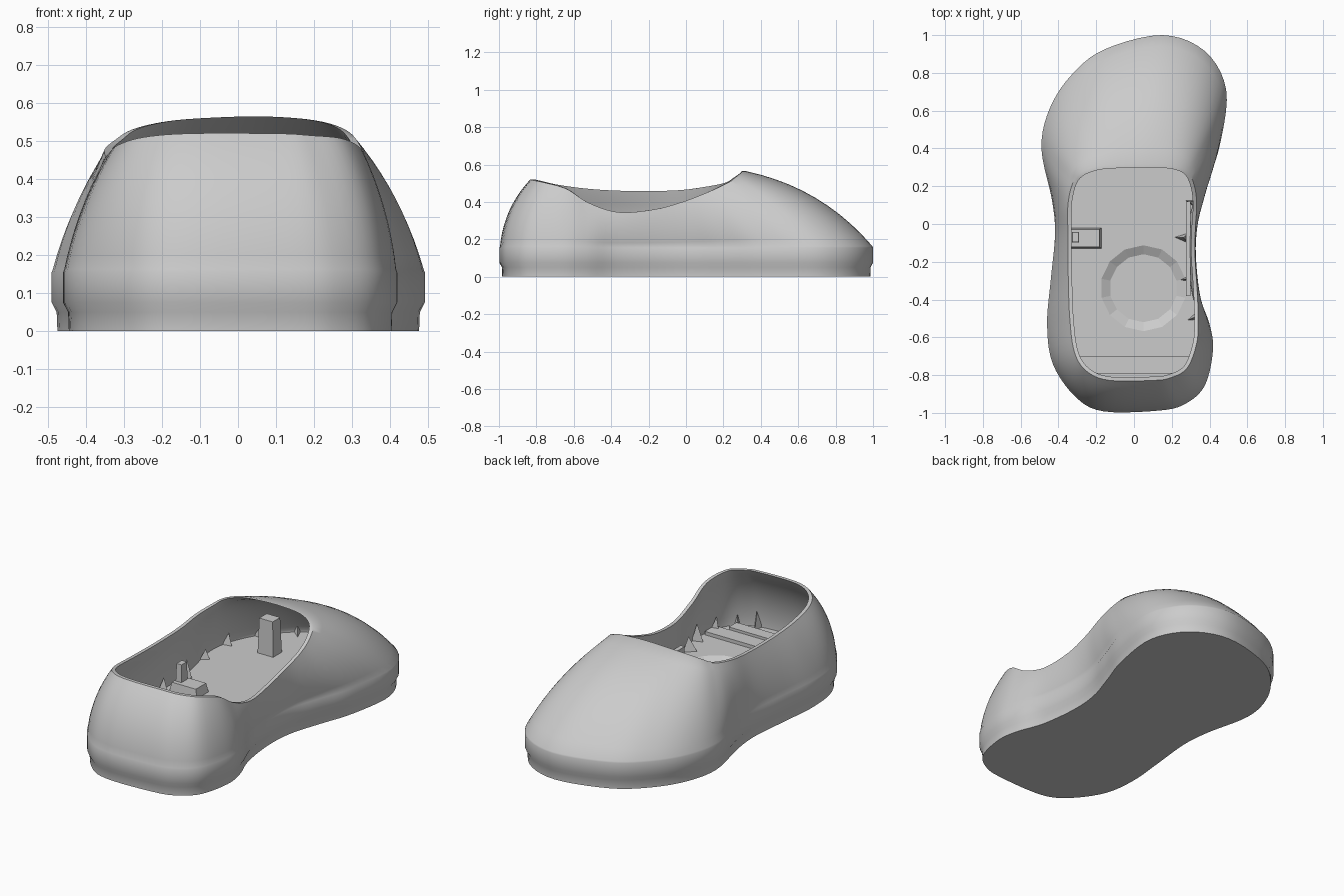
import bpy, bmesh, math, random
from mathutils import Vector

if "Cube" in bpy.data.objects:
    bpy.data.objects.remove(bpy.data.objects["Cube"])

# Matching stations, clockwise from the toe: outline x, y, then opening rim x, y, z
STATIONS = [
    (0.15, 1.0, 0.06, 0.318, 0.565), (0.375, 0.915, 0.2, 0.312, 0.555),
    (0.488, 0.71, 0.283, 0.277, 0.53), (0.455, 0.42, 0.32, 0.2, 0.49),
    (0.386, 0.21, 0.332, 0.1, 0.445), (0.33, 0.03, 0.325, -0.02, 0.40),
    (0.317, -0.15, 0.323, -0.17, 0.36), (0.344, -0.37, 0.335, -0.36, 0.345),
    (0.40, -0.53, 0.34, -0.52, 0.395), (0.418, -0.67, 0.33, -0.64, 0.47),
    (0.375, -0.855, 0.28, -0.765, 0.505), (0.275, -0.95, 0.19, -0.815, 0.515),
    (0.14, -0.987, 0.1, -0.828, 0.52), (-0.16, -0.992, -0.13, -0.828, 0.52),
    (-0.31, -0.915, -0.25, -0.78, 0.51), (-0.43, -0.74, -0.315, -0.68, 0.49),
    (-0.46, -0.53, -0.34, -0.5, 0.468), (-0.44, -0.29, -0.348, -0.28, 0.458),
    (-0.418, -0.05, -0.35, -0.05, 0.462), (-0.435, 0.13, -0.35, 0.1, 0.48),
    (-0.49, 0.4, -0.325, 0.215, 0.502), (-0.447, 0.61, -0.28, 0.272, 0.53),
    (-0.33, 0.79, -0.2, 0.304, 0.55), (-0.155, 0.925, -0.1, 0.315, 0.56)]
SUB = 5
FLOOR = 0.13
BAND_TOP = 0.155


def smooth_loop(pts):
    """Closed Catmull-Rom curve through the points."""
    n, out = len(pts), []
    for i in range(n):
        a, b, c, d = (pts[(i + k) % n] for k in (-1, 0, 1, 2))
        for s in range(SUB):
            t = s / SUB
            out.append(0.5 * (2 * b + (c - a) * t + (2 * a - 5 * b + 4 * c - d) * t ** 2
                              + (3 * b - a - 3 * c + d) * t ** 3))
    return out


def normals(loop):
    """Horizontal outward normals of a clockwise loop."""
    out = []
    for i in range(len(loop)):
        t = loop[(i + 1) % len(loop)] - loop[i - 1]
        out.append(Vector((-t.y, t.x, 0)).normalized())
    return out


def ring(loop, nrm, inset, z=None):
    pts = [p - n * inset for p, n in zip(loop, nrm)]
    return pts if z is None else [Vector((p.x, p.y, z)) for p in pts]


def bulged(low, high, nrm, t, drop=0.0):
    """Ring at height fraction t of a rounded wall; toe and heel bulge most."""
    out = []
    for a, b, n in zip(low, high, nrm):
        d = b - a
        push = (n * d.z + Vector((0, 0, max(0, -d.dot(n))))).normalized()
        mid = (a + b) / 2 + push * d.length * (0.08 + 0.09 * abs(n.y))
        p = a * (1 - t) ** 2 + mid * 2 * t * (1 - t) + b * t * t
        out.append(p - Vector((0, 0, drop)))
    return out


def finish(bm, name, angle=None):
    bmesh.ops.recalc_face_normals(bm, faces=bm.faces)
    me = bpy.data.meshes.new(name)
    bm.to_mesh(me)
    bm.free()
    ob = bpy.data.objects.new(name, me)
    bpy.context.collection.objects.link(ob)
    if angle:
        bpy.ops.object.select_all(action='DESELECT')
        ob.select_set(True)
        bpy.context.view_layer.objects.active = ob
        bpy.ops.object.shade_smooth_by_angle(angle=math.radians(angle))
    return ob


def box(name, x0, x1, y0, y1, z0, z1, taper=0.0):
    bm = bmesh.new()
    bmesh.ops.create_cube(bm, size=1)
    for v in bm.verts:
        k = 1 - taper if v.co.z > 0 else 1
        v.co = Vector(((x0 + x1) / 2 + v.co.x * k * (x1 - x0),
                       (y0 + y1) / 2 + v.co.y * k * (y1 - y0),
                       (z0 + z1) / 2 + v.co.z * (z1 - z0)))
    return finish(bm, name)


# Shoe shell: sole, band, upper, rim edge, lining and floor as one closed skin
outline = smooth_loop([Vector((s[0], s[1], 0)) for s in STATIONS])
rim = smooth_loop([Vector(s[2:]) for s in STATIONS])
on, rn = normals(outline), normals(rim)
STEPS = 10
base = ring(outline, on, 0.003, BAND_TOP + 0.008)
inner_low = ring(outline, on, 0.035, BAND_TOP)
inner_rim = ring(rim, rn, 0.02)

rings = [ring(outline, on, 0.015, 0.0), ring(outline, on, 0.013, 0.05),
         ring(outline, on, 0.0, 0.075), ring(outline, on, 0.0, BAND_TOP)]
rings += [bulged(base, rim, on, i / STEPS) for i in range(STEPS + 1)]
rings += [bulged(inner_low, inner_rim, on, i / STEPS, 0.0 if i == STEPS else 0.012)
          for i in range(STEPS, -1, -1)]
rings.append(ring(outline, on, 0.035, FLOOR))

bm = bmesh.new()
rows = [[bm.verts.new(p) for p in r] for r in rings]
for lo, hi in zip(rows, rows[1:]):
    for i in range(len(lo)):
        j = (i + 1) % len(lo)
        bm.faces.new((lo[i], lo[j], hi[j], hi[i]))
bm.faces.new(rows[0])
bm.faces.new(rows[-1])
shell = finish(bm, "shoe_shell", 45)

# Round dish sunk into the floor under the heel
bm = bmesh.new()
bmesh.ops.create_cone(bm, cap_ends=True, segments=14, radius1=0.18, radius2=0.275, depth=0.05)
cutter = finish(bm, "dish_cutter")
cutter.location = (0.05, -0.34, FLOOR)
cutter.hide_render = True
cutter.hide_set(True)
cut = shell.modifiers.new("dish", 'BOOLEAN')
cut.operation = 'DIFFERENCE'
cut.solver = 'EXACT'
cut.object = cutter

# Steps across the back of the floor
box("heel_step", -0.39, 0.37, -0.79, -0.70, FLOOR - 0.01, FLOOR + 0.02)
box("heel_ledge", -0.30, 0.28, -0.86, -0.79, FLOOR - 0.01, FLOOR + 0.035)

# Small holder by the left wall, rail along the right wall, post inside the toe
box("holder_base", -0.35, -0.17, -0.13, -0.02, FLOOR - 0.01, FLOOR + 0.05, 0.15)
box("holder_post", -0.33, -0.29, -0.10, -0.04, FLOOR, FLOOR + 0.15, 0.2)
box("side_rail", 0.275, 0.30, -0.38, 0.12, FLOOR - 0.01, FLOOR + 0.08)
box("toe_post", -0.24, -0.14, 0.52, 0.6, FLOOR - 0.01, FLOOR + 0.2, 0.15)

# Jagged triangular gussets along the foot of the lining
random.seed(4)
bm = bmesh.new()
for i in range(3, len(outline), 5):
    n, along = on[i], Vector((-on[i].y, on[i].x, 0))
    foot = outline[i] - n * 0.03 + Vector((0, 0, FLOOR - 0.005))
    h, w = random.uniform(0.05, 0.11), random.uniform(0.015, 0.03)
    a, b = bm.verts.new(foot + along * w), bm.verts.new(foot - along * w)
    c = bm.verts.new(foot - n * random.uniform(0.04, 0.08))
    top = bm.verts.new(foot - n * 0.025 + Vector((0, 0, h)))
    for tri in ((a, b, c), (a, b, top), (b, c, top), (c, a, top)):
        bm.faces.new(tri)
finish(bm, "lining_gussets")
